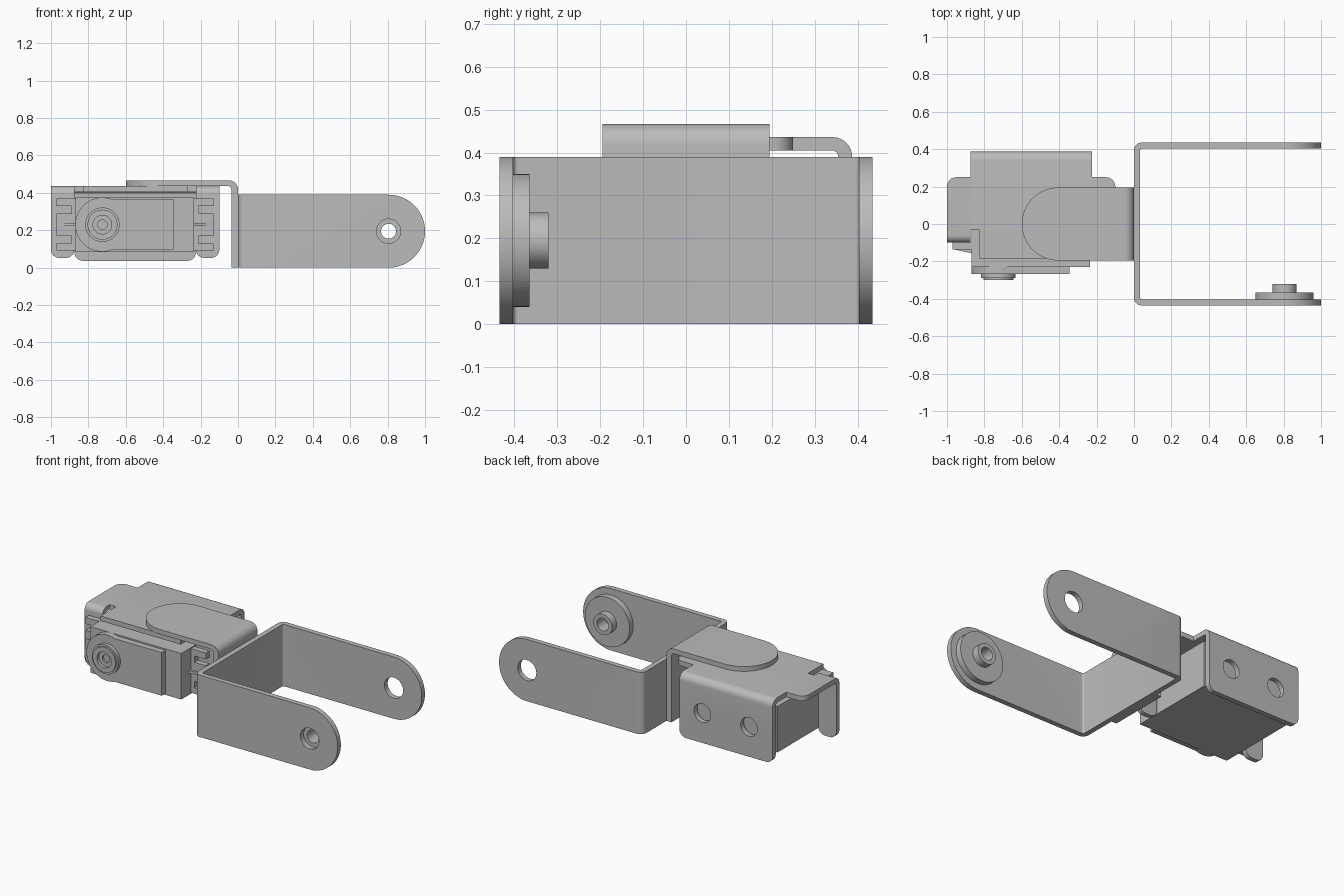
import bpy, bmesh, math
from mathutils import Vector

cube = bpy.data.objects.get("Cube")
if cube:
    bpy.data.objects.remove(cube, do_unlink=True)

grey = bpy.data.materials.new("light_grey")
grey.use_nodes = True
grey.diffuse_color = (0.5, 0.5, 0.5, 1)
grey.node_tree.nodes["Principled BSDF"].inputs["Base Color"].default_value = (0.5, 0.5, 0.5, 1)


def rounded(points, steps=8):
    """Outline whose corners (a, b, radius) are replaced by arcs."""
    out = []
    for i, p in enumerate(points):
        c = Vector(p[:2])
        r = p[2] if len(p) > 2 else 0
        if not r:
            out.append(c)
            continue
        u = (Vector(points[i - 1][:2]) - c).normalized()
        v = (Vector(points[(i + 1) % len(points)][:2]) - c).normalized()
        centre = c + (u + v) * r
        for k in range(steps + 1):
            t = k / steps * math.pi / 2
            out.append(centre - v * r * math.cos(t) - u * r * math.sin(t))
    return out


def rect(a0, a1, b0, b1, r=(0, 0, 0, 0)):
    """Rectangle outline, radii counter-clockwise from the low corner."""
    return rounded([(a0, b0, r[0]), (a1, b0, r[1]), (a1, b1, r[2]), (a0, b1, r[3])], 16)


def circle(a, b, r, n=48):
    return [Vector((a + r * math.cos(2 * math.pi * k / n),
                    b + r * math.sin(2 * math.pi * k / n))) for k in range(n)]


def prism(name, outline, axis, lo, hi):
    """Extrude an outline along an axis."""
    place = {"x": lambda p, t: (t, p[0], p[1]),
             "y": lambda p, t: (p[0], t, p[1]),
             "z": lambda p, t: (p[0], p[1], t)}[axis]
    bm = bmesh.new()
    low = [bm.verts.new(place(p, lo)) for p in outline]
    high = [bm.verts.new(place(p, hi)) for p in outline]
    bm.faces.new(low)
    bm.faces.new(high)
    for i in range(len(outline)):
        bm.faces.new((low[i - 1], low[i], high[i], high[i - 1]))
    bmesh.ops.recalc_face_normals(bm, faces=bm.faces)
    mesh = bpy.data.meshes.new(name)
    bm.to_mesh(mesh)
    bm.free()
    mesh.materials.append(grey)
    obj = bpy.data.objects.new(name, mesh)
    bpy.context.collection.objects.link(obj)
    return obj


def activate(obj):
    bpy.ops.object.select_all(action="DESELECT")
    obj.select_set(True)
    bpy.context.view_layer.objects.active = obj


def combine(obj, tool, operation="DIFFERENCE"):
    activate(obj)
    mod = obj.modifiers.new("cut", "BOOLEAN")
    mod.operation, mod.solver, mod.object = operation, "EXACT", tool
    bpy.ops.object.modifier_apply(modifier=mod.name)
    bpy.data.objects.remove(tool, do_unlink=True)


def drill(obj, a, b, r, lo, hi):
    combine(obj, prism("drill", circle(a, b, r), "y", lo, hi))


# U-shaped bracket: bent strip trimmed to rounded arm ends
AX, AZ, W, T = 0.805, 0.195, 0.435, 0.032
u_bracket = prism("u_bracket", rounded([
    (0, -W, 0.04), (1.1, -W), (1.1, T - W), (T, T - W, 0.012),
    (T, W - T, 0.012), (1.1, W - T), (1.1, W), (0, W, 0.04)]), "z", 0, 0.39)
combine(u_bracket, prism("trim", rect(-0.1, 1, 0, 0.39, (0, AZ, AZ, 0)), "y", -1, 1), "INTERSECT")
drill(u_bracket, AX, AZ, 0.065, -1, 1)

# Pivot hub on the inside of the front arm
hub = prism("pivot_hub_flange", circle(AX, AZ, 0.155), "y", T - W, -0.365)
boss = prism("pivot_hub_boss", circle(AX, AZ, 0.065), "y", -0.366, -0.32)
for part in (hub, boss):
    drill(part, AX, AZ, 0.04, -1, 1)

# Right-angle strap joining the two brackets
strap = prism("angle_strap", rounded([
    (-0.6, 0.437), (-0.035, 0.437, 0.02), (-0.035, 0), (0, 0),
    (0, 0.467, 0.05), (-0.6, 0.467)]), "y", -0.195, 0.195)
combine(strap, prism("trim", rect(-0.6, 0.1, -0.195, 0.195, (0.195, 0, 0, 0.195)), "z", -1, 1), "INTERSECT")

# Motor bracket: top plate with drilled rear flange
LO, HI = 0.405, 0.436
X0, X1 = -0.875, -0.225
back = prism("motor_bracket_back", rounded([
    (-0.03, LO), (0.355, LO, 0.015), (0.355, 0.037), (0.387, 0.037),
    (0.387, HI, 0.045), (-0.03, HI)]), "x", X0, X1)
combine(back, prism("trim", rect(X0, X1, 0.037, 0.6, (0.045, 0.045, 0, 0)), "y", -1, 1), "INTERSECT")
for x in (-0.71, -0.385):
    drill(back, x, 0.225, 0.058, 0.2, 0.6)
prism("motor_bracket_tongue", rect(-0.83, -0.27, -0.185, -0.03), "z", LO, HI)

# Side ears folded down at the front, and the motor's slotted lugs
MID = (X0 + X1) / 2
for side, label in ((-1, "right"), (1, "left")):
    def span(inner, outer):
        return sorted((MID + side * inner, MID + side * outer))

    a, b = span(0.325, 0.45)
    ear = prism(label + "_bracket_ear", rounded([
        (0.25, LO), (-0.07, LO, 0.012), (-0.07, 0.052), (-0.1, 0.052),
        (-0.1, HI, 0.04), (0.25, HI)]), "x", a, b)
    combine(ear, prism("trim", rect(a, b, 0.052, 0.6, (0.045, 0.045, 0, 0)), "y", -1, 1), "INTERSECT")
    radii = (0, 0, 0.05, 0) if side > 0 else (0, 0, 0, 0.05)
    combine(ear, prism("trim", rect(a, b, -0.3, 0.25, radii), "z", -1, 1), "INTERSECT")

    a, b = span(0.31, 0.42)
    lug = prism(label + "_motor_lug", rect(a, b, 0.092, 0.37), "y", -0.135, -0.1)
    s0, s1 = span(0.34, 0.5)
    for z in (0.15, 0.31):
        combine(lug, prism("slot", rect(s0, s1, z - 0.02, z + 0.02), "y", -0.5, 0))
    prism(label + "_lug_rib", [(MID + side * 0.42, -0.134), (MID + side * 0.315, -0.134),
                               (MID + side * 0.315, -0.157)], "z", 0.222, 0.238)

# Motor body
SX, SZ = -0.725, 0.23
prism("motor_body", rect(-0.87, -0.235, 0.085, 0.375), "y", -0.23, 0.33)

# Gear cover on the motor front
cover = prism("gear_cover", rect(SX, -0.345, 0.094, 0.366), "y", -0.268, -0.229)
combine(cover, prism("cover_round", circle(SX, SZ, 0.145), "y", -0.268, -0.229), "UNION")

# Output shaft collar with a recessed centre
collar = prism("shaft_collar", circle(SX, SZ, 0.092), "y", -0.29, -0.267)
rim = prism("shaft_rim", circle(SX, SZ, 0.08), "y", -0.3, -0.289)
for part in (collar, rim):
    drill(part, SX, SZ, 0.05, -0.5, 0)
core = prism("shaft_core", circle(SX, SZ, 0.05), "y", -0.28, -0.266)
drill(core, SX, SZ, 0.025, -0.5, 0)

# Smooth the bends, keep the folds and rims sharp
for obj in bpy.context.collection.objects:
    if obj.type == "MESH" and grey.name in obj.data.materials:
        activate(obj)
        bpy.ops.object.shade_smooth_by_angle(angle=math.radians(30))
